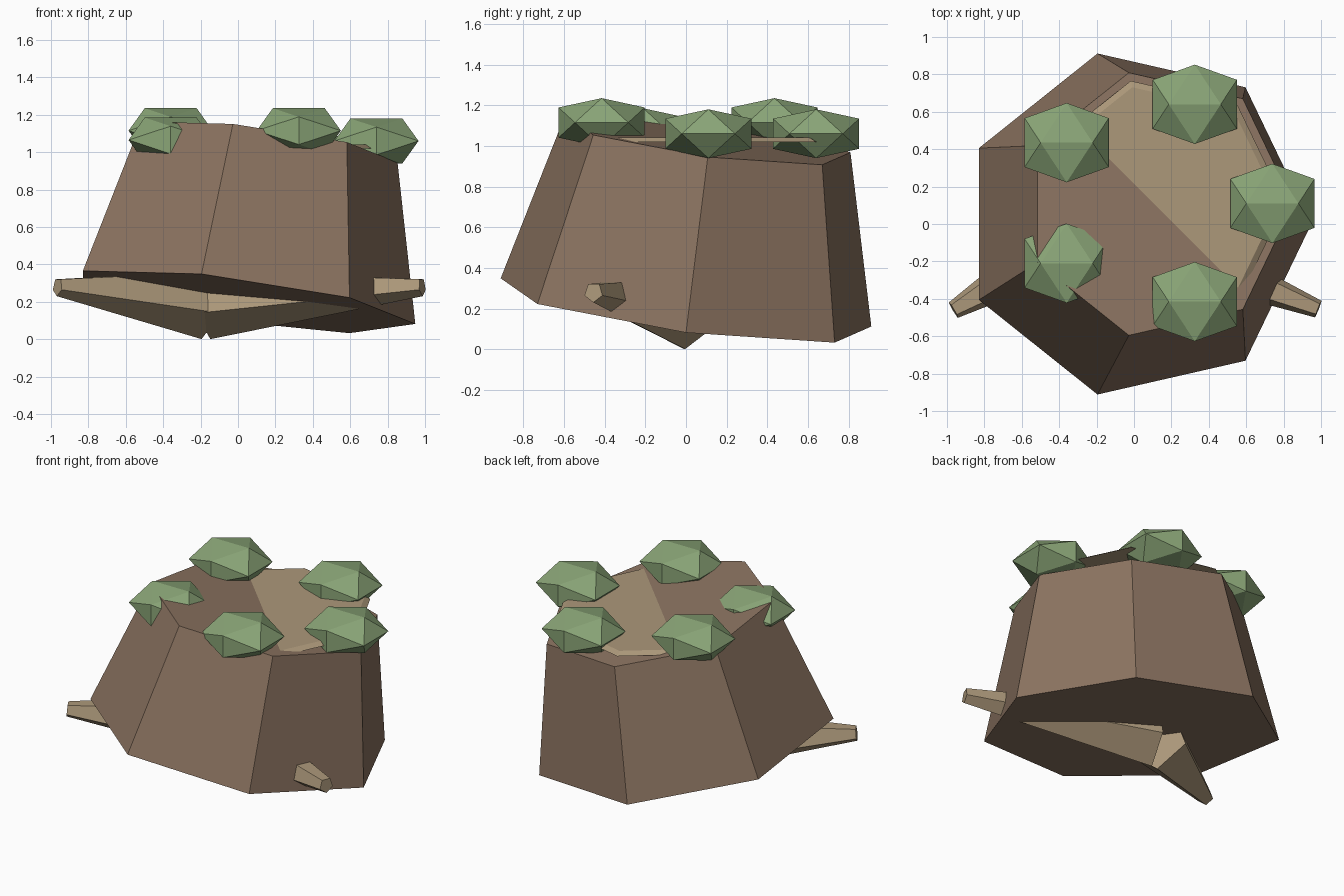
import bpy, math
from mathutils import Vector

if "Cube" in bpy.data.objects:
    bpy.data.objects.remove(bpy.data.objects["Cube"])


def material(name, rgb):
    m = bpy.data.materials.new(name)
    lin = [((c / 255 + 0.055) / 1.055) ** 2.4 for c in rgb]
    m.diffuse_color = (*lin, 1)
    m.use_nodes = True
    m.node_tree.nodes["Principled BSDF"].inputs["Base Color"].default_value = m.diffuse_color
    return m


BARK = material("bark_brown", (140, 116, 97))
WOOD = material("cut_wood_tan", (172, 152, 122))
MOSS = material("moss_green", (138, 165, 119))


def add_mesh(name, verts, faces, mat):
    mesh = bpy.data.meshes.new(name)
    mesh.from_pydata([tuple(v) for v in verts], [], faces)
    mesh.materials.append(mat)
    mesh.update()
    ob = bpy.data.objects.new(name, mesh)
    bpy.context.collection.objects.link(ob)
    return ob


def loft(name, lower, upper, mat):
    """Closed solid between two rings of equal size."""
    n = len(lower)
    faces = [(i, (i + 1) % n, n + (i + 1) % n, n + i) for i in range(n)]
    faces += [tuple(reversed(range(n))), tuple(range(n, 2 * n))]
    return add_mesh(name, lower + upper, faces, mat)


def ring(cx, cy, z, r, n, slope=0.0):
    """Polygon ring; slope makes it drop towards +x and +y."""
    pts = []
    for i in range(n):
        a = 2 * math.pi * i / n
        x, y = cx + r * math.cos(a), cy + r * math.sin(a)
        pts.append(Vector((x, y, z - slope * (x + y))))
    return pts


# Leaning seven-sided trunk with slanted ends
loft("stump_trunk", ring(0.013, 0, 0.205, 0.935, 7, 0.13),
     ring(0.133, 0.107, 1.07, 0.72, 7, 0.13), BARK)

# Level cut-wood disc poking out of the slanted top
loft("cut_wood_disc", ring(0.133, 0.107, 1.02, 0.675, 7),
     ring(0.133, 0.107, 1.042, 0.64, 7), WOOD)


# Tapered five-sided roots spreading from below the middle
def root(name, start, end, r0, r1, n=5):
    start, end = Vector(start), Vector(end)
    axis = (end - start).normalized()
    side = axis.cross(Vector((0, 0, 1))).normalized()
    up = side.cross(axis)

    def section(c, r):
        return [c + r * (side * math.cos(a) + up * math.sin(a))
                for a in (-math.pi / 2 - 2 * math.pi * i / n for i in range(n))]
    ob = loft(name, section(start, r0), section(end, r1), WOOD)
    ob.data.flip_normals()


root("root_left", (-0.18, 0, 0.2), (-0.965, -0.46, 0.28), 0.2, 0.05)
root("root_right", (-0.16, 0, 0.2), (0.985, -0.455, 0.28), 0.2, 0.05)

# Flattened icosahedron moss clumps around the rim
T = (1 + math.sqrt(5)) / 2
SIZE = Vector((0.225, 0.212, 0.12)) / T
ICO = [(a, 0, b * T) for a in (-1, 1) for b in (-1, 1)]
ICO += [(0, a * T, b) for a in (-1, 1) for b in (-1, 1)]
ICO += [(a * T, b, 0) for a in (-1, 1) for b in (-1, 1)]
ICO = [Vector(v) for v in ICO]


def close(i, j):
    return (ICO[i] - ICO[j]).length < 2.1


ICO_FACES = []
for i in range(12):
    for j in range(i + 1, 12):
        for k in range(j + 1, 12):
            if close(i, j) and close(j, k) and close(i, k):
                a, b, c = ICO[i], ICO[j], ICO[k]
                out = (b - a).cross(c - a).dot(a) > 0
                ICO_FACES.append((i, j, k) if out else (i, k, j))

CLUMPS = [(0.74, 0.11, 1.06), (0.325, 0.64, 1.06), (-0.36, 0.435, 1.115),
          (-0.36, -0.21, 1.065), (0.325, -0.415, 1.115)]
for n, c in enumerate(CLUMPS, 1):
    add_mesh(f"moss_clump_{n}", [Vector(c) + v * SIZE for v in ICO], ICO_FACES, MOSS)
